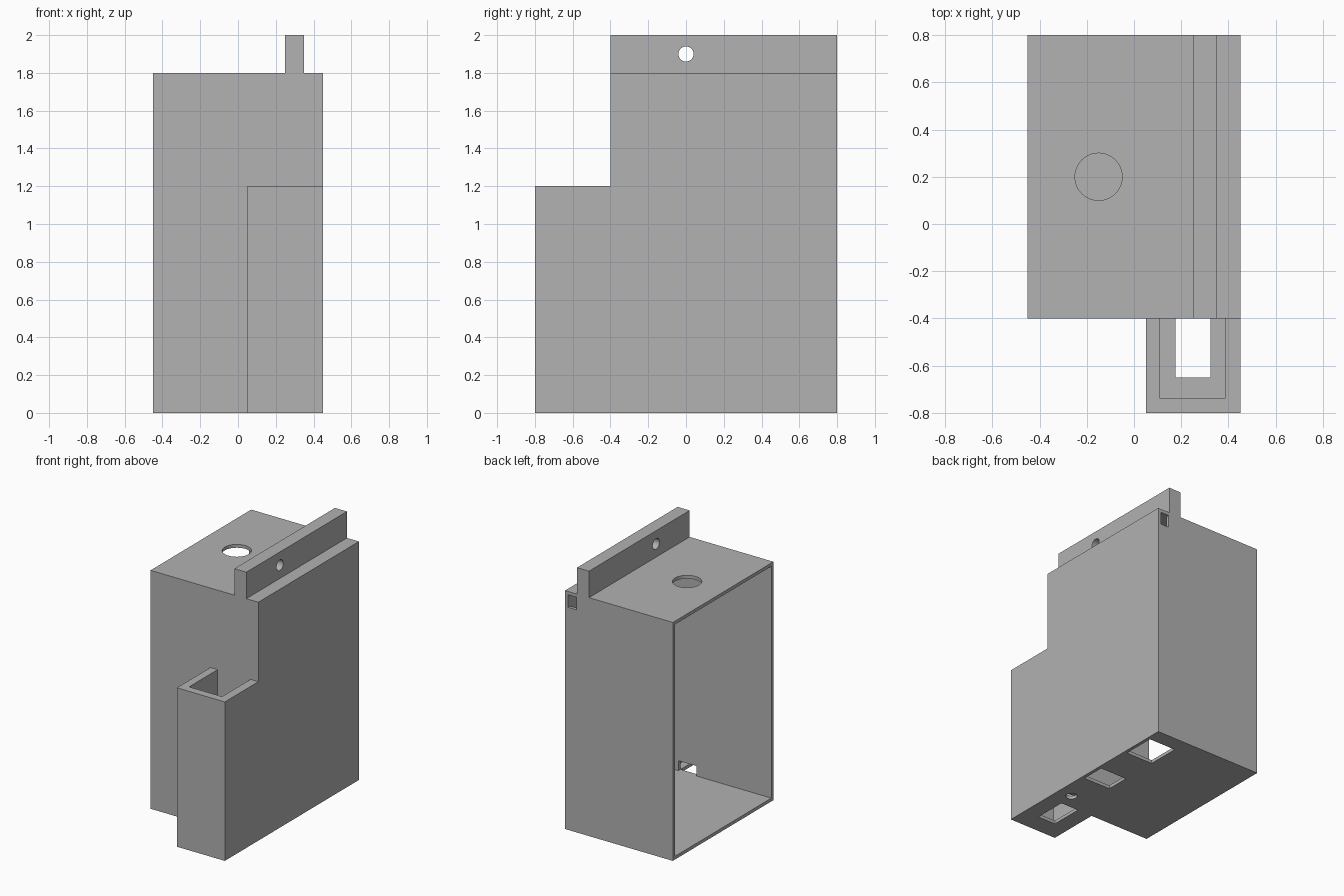
import bpy
import bmesh
from mathutils import Matrix, Vector

if "Cube" in bpy.data.objects:
    bpy.data.objects.remove(bpy.data.objects["Cube"], do_unlink=True)

grey = bpy.data.materials.new("plain grey")
grey.use_nodes = True
colour = (0.445, 0.445, 0.445, 1)
grey.diffuse_color = colour
grey.node_tree.nodes["Principled BSDF"].inputs["Base Color"].default_value = colour

WALL = 0.025
EXTRA = 0.05  # overshoot of cutters past open sides


def finish(bm, name):
    mesh = bpy.data.meshes.new(name)
    bm.to_mesh(mesh)
    bm.free()
    mesh.materials.append(grey)
    obj = bpy.data.objects.new(name, mesh)
    bpy.context.collection.objects.link(obj)
    return obj


def box(name, x, y, z):
    """Box given by its (min, max) range along each axis."""
    low, high = (Vector(corner) for corner in zip(x, y, z))
    bm = bmesh.new()
    bmesh.ops.create_cube(bm, size=1, matrix=Matrix.Translation((low + high) / 2)
                          @ Matrix.Diagonal((high - low).to_4d()))
    return finish(bm, name)


def rod(name, centre, radius, length, axis="Z"):
    turn = Matrix.Rotation(1.5707963, 4, "Y") if axis == "X" else Matrix()
    bm = bmesh.new()
    bmesh.ops.create_cone(bm, cap_ends=True, segments=48, radius1=radius, radius2=radius,
                          depth=length, matrix=Matrix.Translation(centre) @ turn)
    return finish(bm, name)


def cut(target, *cutters):
    bpy.context.view_layer.objects.active = target
    for cutter in cutters:
        cutter.hide_render = True
        mod = target.modifiers.new("cut", "BOOLEAN")
        mod.operation = "DIFFERENCE"
        mod.solver = "EXACT"
        mod.object = cutter
        bpy.ops.object.modifier_apply(modifier=mod.name)
        bpy.data.objects.remove(cutter, do_unlink=True)


# Main case: thin walled, open on the -x side
case = box("case", (-0.45, 0.45), (-0.4, 0.8), (0, 1.8))
inner = 0.45 - WALL
floor = (-EXTRA, WALL + 0.01)
cut(case,
    box("cavity", (-0.45 - EXTRA, inner), (-0.4 + WALL, 0.8 - WALL), (WALL, 1.8 - WALL)),
    # round opening in the roof
    rod("roof_hole", (-0.15, 0.2, 1.8), 0.1, 0.1),
    # openings in the floor
    box("rear_floor_slot", (0.2, inner), (0.43, 0.68), floor),
    box("middle_floor_slot", (0.2, inner), (-0.03, 0.15), floor),
    rod("floor_hole", (0.335, -0.28, 0), 0.04, 0.1),
    # small window high in the back wall
    box("back_window", (0.355, inner), (0.76, 0.8 + EXTRA), (1.68, 1.8 - WALL)),
    # passage from the case into the sleeve
    box("passage", (0.175, 0.325), (-0.4 - EXTRA, -0.36), (WALL, 0.1)))

# Front sleeve: pocket open at the top, with a slot through its floor
sleeve = box("front_sleeve", (0.05, 0.45), (-0.8, -0.4), (0, 1.2))
cut(sleeve,
    box("pocket", (0.11, 0.385), (-0.74, -0.4 + EXTRA), (WALL, 1.2 + EXTRA)),
    box("sleeve_slot", (0.175, 0.325), (-0.65, -0.4 + EXTRA), floor))

# Hanging rail along the roof with a cross hole
rail = box("hanging_rail", (0.25, 0.35), (-0.4, 0.8), (1.8, 2))
cut(rail, rod("rail_hole", (0.3, 0, 1.9), 0.04, 0.3, "X"))

# Crisp flat faces, smooth round holes
for obj in (case, sleeve, rail):
    bpy.ops.object.select_all(action="DESELECT")
    obj.select_set(True)
    bpy.context.view_layer.objects.active = obj
    bpy.ops.object.shade_smooth_by_angle(angle=0.5)
